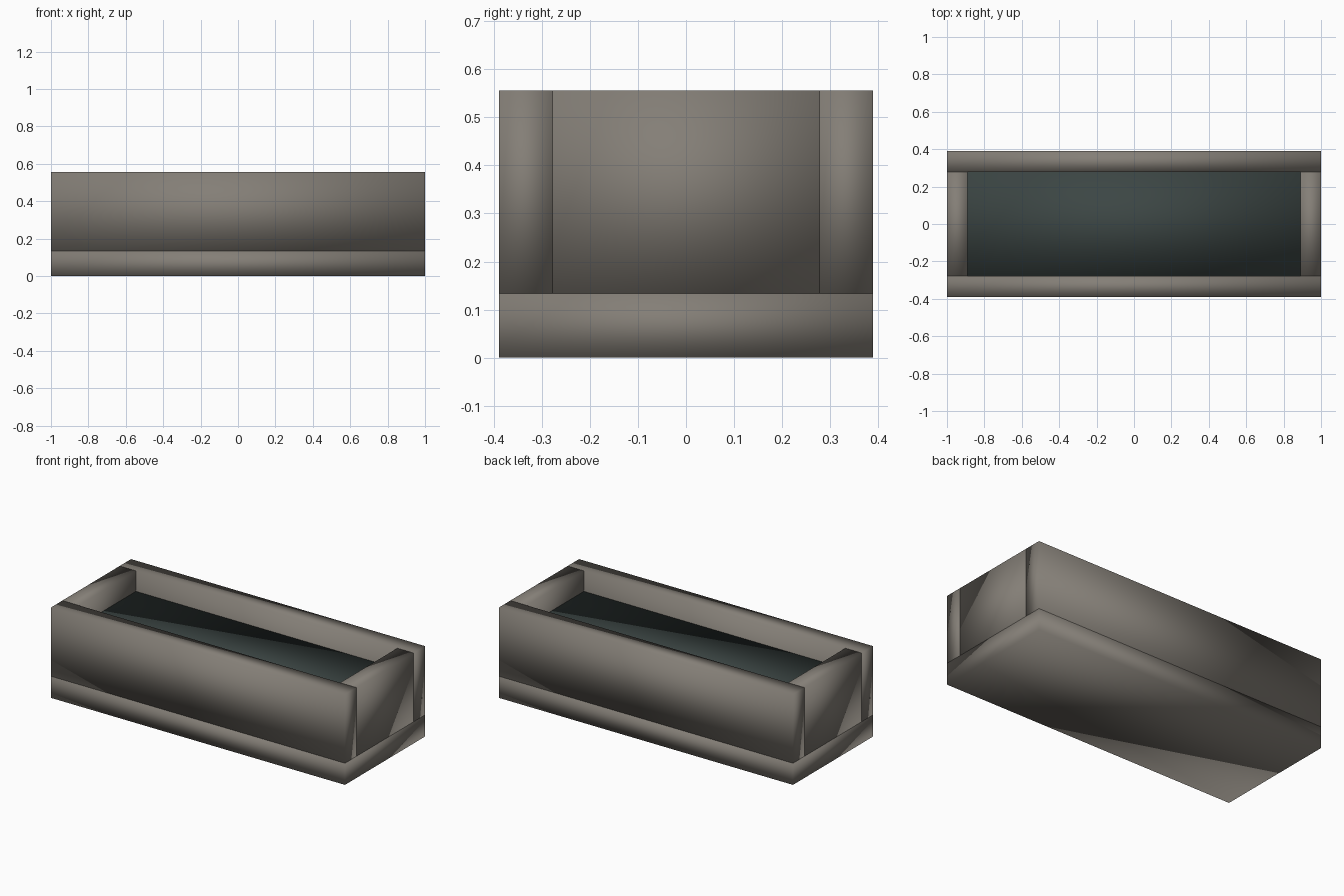
import bpy
import bmesh
from mathutils import Vector

default_cube = bpy.data.objects.get("Cube")
if default_cube:
    bpy.data.objects.remove(default_cube, do_unlink=True)

# Overall measurements
HALF_LENGTH, HALF_DEPTH = 1.0, 0.389
WALL = 0.111
BASE_TOP, FILL_TOP, RIM = 0.133, 0.43, 0.556


def make_material(name, color):
    mat = bpy.data.materials.new(name)
    mat.use_nodes = True
    mat.diffuse_color = (*color, 1)
    mat.node_tree.nodes["Principled BSDF"].inputs["Base Color"].default_value = (*color, 1)
    return mat


def box(name, low, high, mat):
    """Soft-shaded box between two opposite corners."""
    low, high = Vector(low), Vector(high)
    center = (low + high) / 2
    bm = bmesh.new()
    bmesh.ops.create_cube(bm, size=1)
    bmesh.ops.scale(bm, vec=high - low, verts=bm.verts)
    for face in bm.faces:
        face.smooth = True
    mesh = bpy.data.meshes.new(name)
    bm.to_mesh(mesh)
    bm.free()
    mesh.materials.append(mat)
    obj = bpy.data.objects.new(name, mesh)
    obj.location = center
    bpy.context.collection.objects.link(obj)
    return obj


stone = make_material("warm grey stone", (0.23, 0.21, 0.183))
dark_fill = make_material("dark slate fill", (0.045, 0.061, 0.058))

inner_x, inner_y = HALF_LENGTH - WALL, HALF_DEPTH - WALL

# Base slab
box("base_slab", (-HALF_LENGTH, -HALF_DEPTH, 0), (HALF_LENGTH, HALF_DEPTH, BASE_TOP), stone)

# Long walls run the full length
for name, y0, y1 in (("front_wall", -HALF_DEPTH, -inner_y), ("back_wall", inner_y, HALF_DEPTH)):
    box(name, (-HALF_LENGTH, y0, BASE_TOP), (HALF_LENGTH, y1, RIM), stone)

# End walls fit between the long walls
for name, x0, x1 in (("right_end_wall", -HALF_LENGTH, -inner_x), ("left_end_wall", inner_x, HALF_LENGTH)):
    box(name, (x0, -inner_y, BASE_TOP), (x1, inner_y, RIM), stone)

# Dark filling inside the trough
box("trough_fill", (-inner_x, -inner_y, BASE_TOP), (inner_x, inner_y, FILL_TOP), dark_fill)
